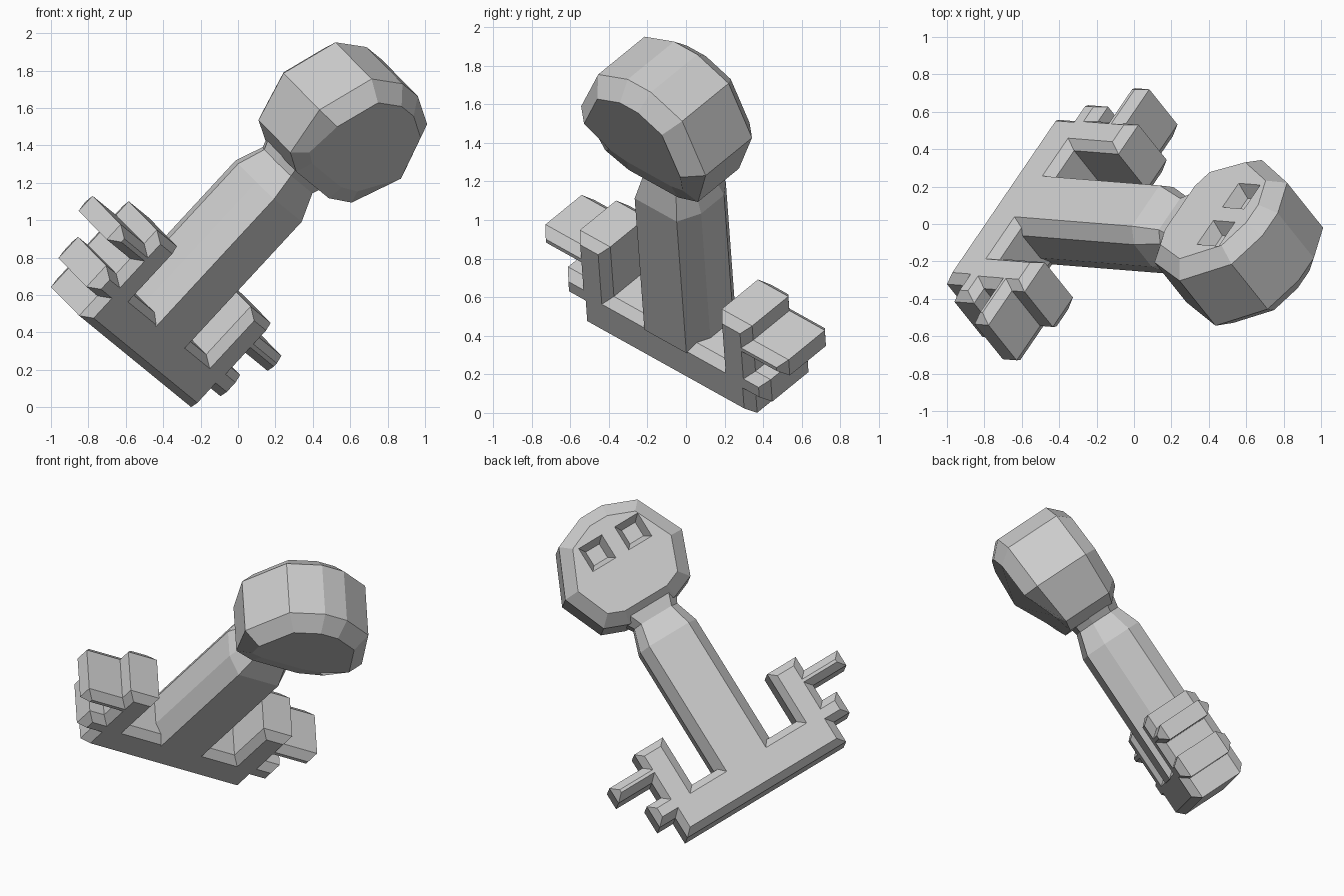
import bpy, bmesh
from mathutils import Matrix, Vector

if "Cube" in bpy.data.objects:
    bpy.data.objects.remove(bpy.data.objects["Cube"])

# Tilted local frame: U across the crossbar, V along the shaft, W out of the face
U = Vector((-0.512, -0.751, 0.418)).normalized()
V = Vector((0.677, -0.056, 0.734))
V = (V - U * V.dot(U)).normalized()
W = U.cross(V)
FRAME = Matrix.Translation((-0.55, -0.07, 0.245)) @ Matrix((U, V, W)).transposed().to_4x4()


def loft(name, rings):
    """Skin a list of equal-length rings and cap both ends."""
    bm = bmesh.new()
    loops = [[bm.verts.new(p) for p in r] for r in rings]
    n = len(rings[0])
    for lo, hi in zip(loops, loops[1:]):
        for i in range(n):
            j = (i + 1) % n
            bm.faces.new((lo[i], lo[j], hi[j], hi[i]))
    bm.faces.new(loops[0][::-1])
    bm.faces.new(loops[-1])
    bmesh.ops.recalc_face_normals(bm, faces=bm.faces)
    mesh = bpy.data.meshes.new(name)
    bm.to_mesh(mesh)
    bm.free()
    ob = bpy.data.objects.new(name, mesh)
    ob.matrix_world = FRAME
    bpy.context.collection.objects.link(ob)
    return ob


def mirrored(half, shift=0):
    """Close a right-hand half outline (bottom to top) into a full one."""
    full = half + [(-x, y) for x, y in reversed(half)]
    return [(x + shift, y) for x, y in full]


def inset(pts, d):
    """Mitred inward offset of a counter-clockwise outline."""
    out = []
    for i, p in enumerate(pts):
        p = Vector(p)
        e1 = (p - Vector(pts[i - 1])).normalized()
        e2 = (Vector(pts[(i + 1) % len(pts)]) - p).normalized()
        n1, n2 = Vector((-e1.y, e1.x)), Vector((-e2.y, e2.x))
        out.append(p + (n1 + n2) * d / (1 + n1.dot(n2)))
    return out


def slab(name, outline, levels):
    """Extruded outline; levels are (inset, height, chin slope) triples."""
    return loft(name, [[(p[0], p[1], c + k * max(0, 1.68 - p[1])) for p in inset(outline, d)]
                       for d, c, k in levels])


# Crossbar with upturned arms and teeth
bar = mirrored([(0.585, 0), (0.585, 0.145), (0.70, 0.145), (0.70, 0.30),
                (0.595, 0.30), (0.595, 0.41), (0.84, 0.41), (0.84, 0.52),
                (0.595, 0.52), (0.595, 0.62), (0.385, 0.62), (0.385, 0.27)])
slab("toothed_crossbar", bar,
     [(0.043, -0.05, 0), (0, 0, 0), (0, 0.285, 0), (0.045, 0.332, 0)])

# Eight-sided shaft, flush with the bar, with a pinched neck that runs into the head
section = mirrored([(0.145, -0.055), (0.205, 0.07), (0.205, 0.25), (0.145, 0.332)], -0.015)
stations = [(0.22, 1, 1), (1.15, 1, 1), (1.30, 0.77, 0.74), (1.50, 1.3, 0.9)]
loft("shaft", [[(x * sx, b, 0.135 + (c - 0.135) * sc) for x, c in section]
               for b, sx, sc in stations])

# Faceted head, its back sloping in toward the neck
outline = mirrored([(0.17, 1.34), (0.32, 1.40), (0.43, 1.68), (0.29, 1.985), (0.08, 2.07)], -0.017)
head = slab("head", outline,
            [(0.09, -0.20, 0.45), (0, -0.11, 0.15), (0, 0.255, 0), (0.08, 0.335, 0)])

# Tapered square sockets cut into the face of the head
for x in (-0.13, 0.135):
    y = 1.82
    rings = [[(x + i * h, y + j * h, c) for i, j in ((-1, -1), (1, -1), (1, 1), (-1, 1))]
             for h, c in ((0.05, 0.255), (0.085, 0.335), (0.085, 0.40))]
    cutter = loft("socket_cutter", rings)
    cutter.hide_render = True
    cutter.hide_set(True)
    mod = head.modifiers.new("socket", 'BOOLEAN')
    mod.operation = 'DIFFERENCE'
    mod.solver = 'EXACT'
    mod.object = cutter
